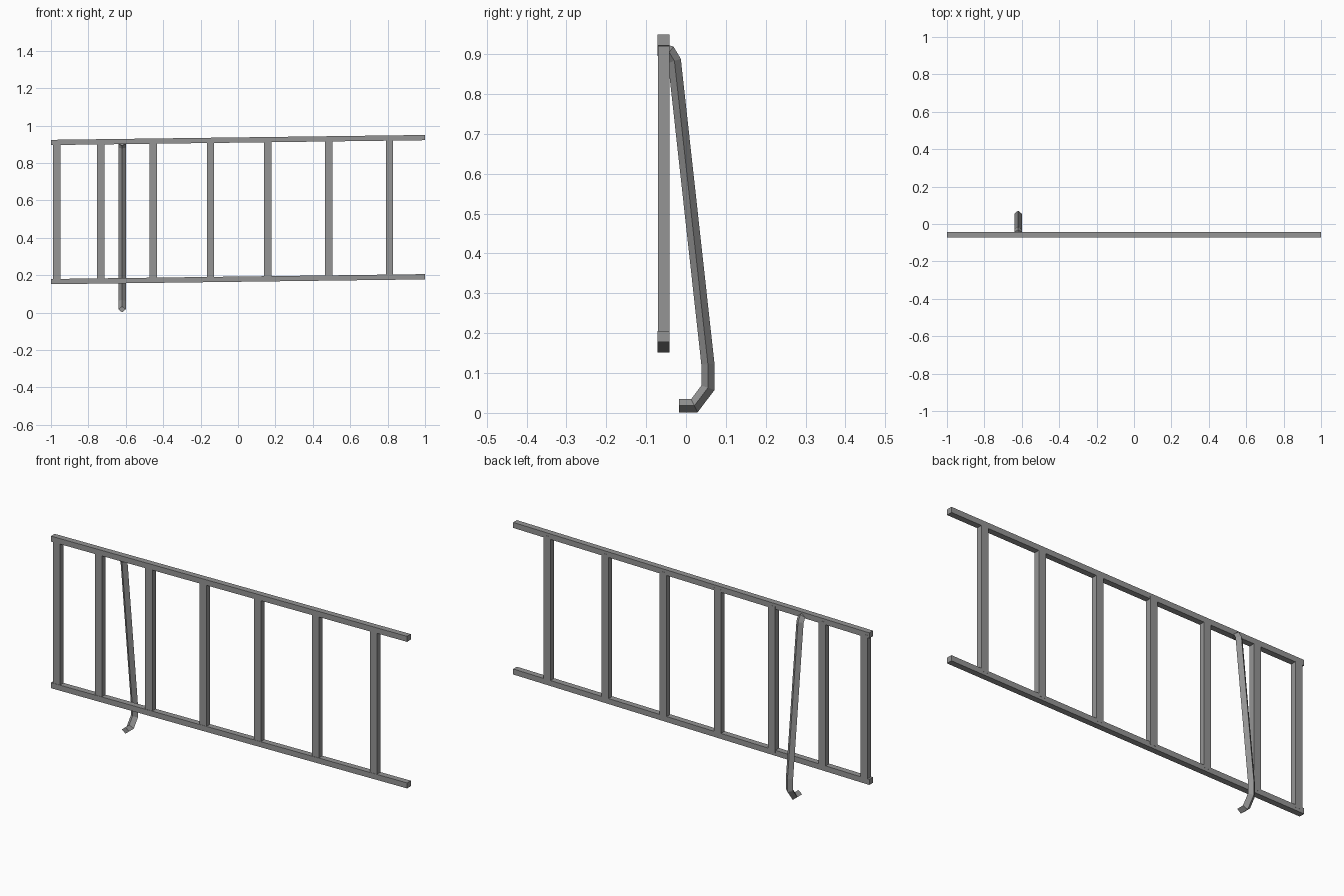
import bpy
import bmesh
from mathutils import Vector

cube = bpy.data.objects.get("Cube")
if cube:
    bpy.data.objects.remove(cube, do_unlink=True)

# Single bare metal colour
metal = bpy.data.materials.new("grey metal")
metal.use_nodes = True
grey = (0.3, 0.3, 0.3, 1)
metal.diffuse_color = grey
metal.node_tree.nodes["Principled BSDF"].inputs["Base Color"].default_value = grey

RAIL_Y = -0.057
SLOPE = 0.013


def sweep(name, rings):
    """Skin a row of four-cornered rings and cap both ends."""
    bm = bmesh.new()
    loops = [[bm.verts.new(p) for p in ring] for ring in rings]
    for a, b in zip(loops, loops[1:]):
        for i in range(4):
            j = (i + 1) % 4
            bm.faces.new((a[i], a[j], b[j], b[i]))
    bm.faces.new(loops[0])
    bm.faces.new(loops[-1])
    bmesh.ops.recalc_face_normals(bm, faces=bm.faces)
    mesh = bpy.data.meshes.new(name)
    bm.to_mesh(mesh)
    bm.free()
    mesh.materials.append(metal)
    obj = bpy.data.objects.new(name, mesh)
    bpy.context.collection.objects.link(obj)


def rail(name, mid_z):
    half_y, half_z = 0.015, 0.014
    sweep(name, [[(x, RAIL_Y + sy * half_y, mid_z + SLOPE * x + sz * half_z)
                  for sy, sz in ((-1, -1), (1, -1), (1, 1), (-1, 1))]
                 for x in (-1, 1)])


def rung(name, x, low, high):
    y = RAIL_Y + 0.001
    sweep(name, [[(x + sx * 0.02, y + sy * 0.0145, z + SLOPE * (x + sx * 0.02))
                  for sx, sy in ((-1, -1), (1, -1), (1, 1), (-1, 1))]
                 for z in (low, high)])


def brace(name, x, path, radius):
    """Diamond tube with mitred bends, running in a side-on plane."""
    pts = [Vector(p) for p in path]
    rings = []
    for i, p in enumerate(pts):
        d_in = (p - pts[max(i - 1, 0)]).normalized()
        d_out = (pts[min(i + 1, len(pts) - 1)] - p).normalized()
        d_in = d_in if d_in.length else d_out
        d_out = d_out if d_out.length else d_in
        tangent = (d_in + d_out).normalized()
        side = Vector((-tangent.y, tangent.x)) * radius / tangent.dot(d_in)
        rings.append([(x + 0.02, p.x, p.y), (x, p.x + side.x, p.y + side.y),
                      (x - 0.02, p.x, p.y), (x, p.x - side.x, p.y - side.y)])
    sweep(name, rings)


# Long sloping rails
rail("lower_rail", 0.179)
rail("upper_rail", 0.923)

# Uprights between the rails
for n, x in enumerate((-0.97, -0.735, -0.452, -0.147, 0.158, 0.484, 0.81), 1):
    rung(f"rung_{n}", x, 0.18, 0.922)

# Support leg with hooked foot
brace("support_leg", -0.62,
      [(-0.055, 0.908), (-0.042, 0.905), (-0.029, 0.883), (0.055, 0.122),
       (0.055, 0.063), (0.021, 0.018), (-0.017, 0.018)], 0.0165)
